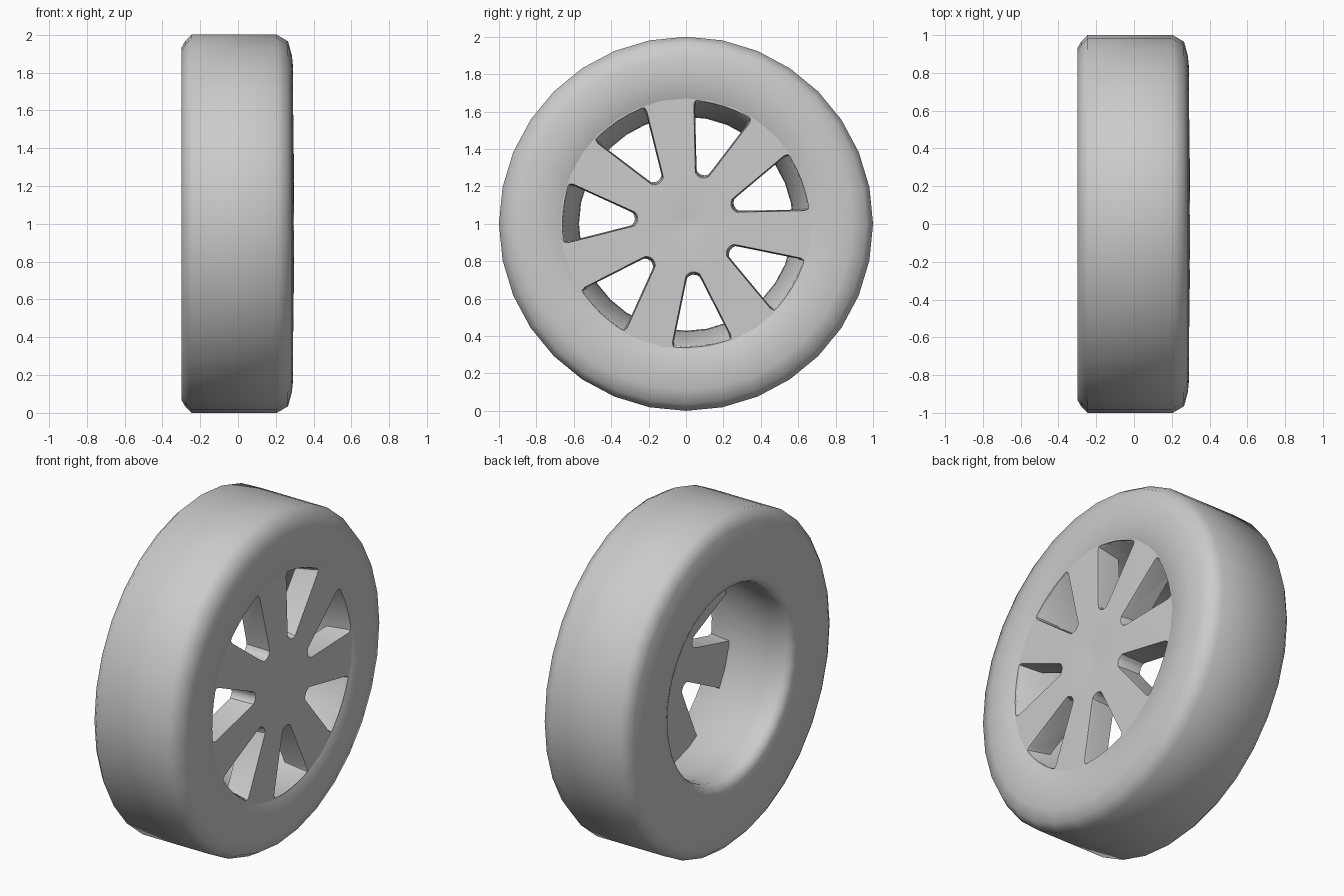
import bpy, bmesh
from math import sin, cos, pi, radians

if "Cube" in bpy.data.objects:
    bpy.data.objects.remove(bpy.data.objects["Cube"])

SEG = 32
CENTER_Z = 1.0


def finish(bm, name):
    bmesh.ops.remove_doubles(bm, verts=bm.verts, dist=1e-5)
    bmesh.ops.recalc_face_normals(bm, faces=bm.faces)
    me = bpy.data.meshes.new(name)
    bm.to_mesh(me)
    bm.free()
    ob = bpy.data.objects.new(name, me)
    bpy.context.collection.objects.link(ob)
    return ob


def lathe(name, profile, closed):
    """Revolve (x, radius) points around the wheel axle."""
    bm = bmesh.new()
    vs = [bm.verts.new((x, 0, CENTER_Z + r)) for x, r in profile]
    pairs = list(zip(vs, vs[1:])) + ([(vs[-1], vs[0])] if closed else [])
    edges = [bm.edges.new(p) for p in pairs]
    bmesh.ops.spin(bm, geom=vs + edges, cent=(0, 0, CENTER_Z), axis=(1, 0, 0),
                   angle=2 * pi, steps=SEG, use_duplicate=False)
    return finish(bm, name)


def smooth(ob, angle):
    bpy.ops.object.select_all(action='DESELECT')
    ob.select_set(True)
    bpy.context.view_layer.objects.active = ob
    bpy.ops.object.shade_smooth_by_angle(angle=radians(angle))


# Tyre with the tapered rim barrel behind it
tyre = lathe("tyre", [
    (-0.30, 0.93), (-0.28, 0.965), (-0.245, 1.0), (0.205, 1.0), (0.265, 0.965),
    (0.285, 0.89), (0.291, 0.83), (0.291, 0.67), (0.28, 0.657),
    (-0.15, 0.577), (-0.25, 0.572), (-0.285, 0.585), (-0.30, 0.62)], True)

# Wheel disc with a shallow dimple in the middle
disc = lathe("spoked_disc", [
    (0.289, 0), (0.292, 0.06), (0.297, 0.11), (0.296, 0.28),
    (0.291, 0.67), (0.15, 0.67), (0.15, 0)], False)

# Seven window cutters: half outline (radial, tangential), tapered front to back
half = [(0.27, 0.018), (0.28, 0.034), (0.305, 0.044), (0.615, 0.153),
        (0.636, 0.152), (0.643, 0.137), (0.652, 0.07)]
outline = ([(0.266, 0)] + half + [(0.656, 0)]
           + [(u, -v) for u, v in reversed(half)])
bm = bmesh.new()
for i in range(7):
    a = radians(72) + i * 2 * pi / 7
    rings = []
    for x, s in ((0.31, 1.06), (0.275, 1.0), (0.12, 0.95)):
        ring = []
        for u, v in outline:
            u, v = 0.47 + (u - 0.47) * s, v * s
            ring.append(bm.verts.new((x, u * cos(a) - v * sin(a),
                                      CENTER_Z + u * sin(a) + v * cos(a))))
        rings.append(ring)
    n = len(outline)
    for r0, r1 in zip(rings, rings[1:]):
        for k in range(n):
            bm.faces.new((r0[k], r0[(k + 1) % n], r1[(k + 1) % n], r1[k]))
    bm.faces.new(rings[0])
    bm.faces.new(rings[-1])
cutter = finish(bm, "window_cutter")
cutter.hide_render = True

# Cut the windows
mod = disc.modifiers.new("windows", 'BOOLEAN')
mod.operation = 'DIFFERENCE'
mod.solver = 'EXACT'
mod.object = cutter
bpy.context.view_layer.objects.active = disc
bpy.ops.object.modifier_apply(modifier=mod.name)
bpy.data.objects.remove(cutter)

smooth(tyre, 60)
smooth(disc, 35)
